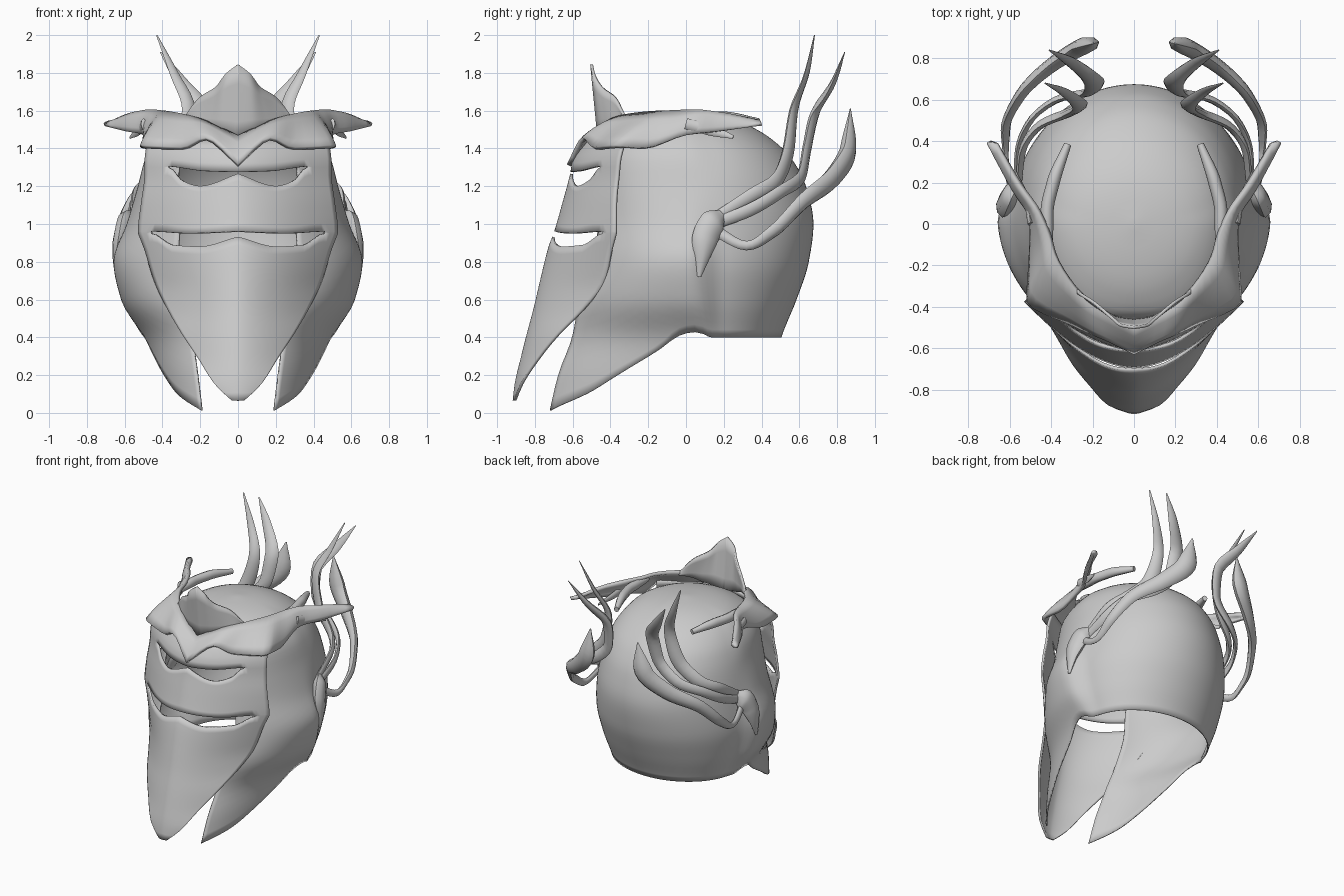
import bpy, bmesh, math
from mathutils import Vector

if "Cube" in bpy.data.objects:
    bpy.data.objects.remove(bpy.data.objects["Cube"])

grey = bpy.data.materials.new("plain grey")
grey.use_nodes = True
grey.diffuse_color = (0.6, 0.6, 0.6, 1)
grey.node_tree.nodes["Principled BSDF"].inputs["Base Color"].default_value = (0.6, 0.6, 0.6, 1)


def interp(keys, t):
    """Smooth interpolation through (t, value...) keys sorted by t."""
    t = min(max(t, keys[0][0]), keys[-1][0])
    i = next(k for k in range(len(keys) - 1) if t <= keys[k + 1][0])
    a, b = keys[i], keys[i + 1]
    p, q = keys[max(i - 1, 0)], keys[min(i + 2, len(keys) - 1)]
    h = b[0] - a[0]
    u = (t - a[0]) / h
    out = []
    for k in range(1, len(a)):
        def slope(l, m, r):
            d1 = (m[k] - l[k]) / (m[0] - l[0]) if m is not l else None
            d2 = (r[k] - m[k]) / (r[0] - m[0]) if r is not m else None
            if d1 is None or d2 is None:
                return d1 if d2 is None else d2
            return 0 if d1 * d2 <= 0 else 2 * d1 * d2 / (d1 + d2)
        m0, m1 = slope(p, a, b) * h, slope(a, b, q) * h
        out.append((2*u**3 - 3*u**2 + 1) * a[k] + (u**3 - 2*u**2 + u) * m0
                   + (3*u**2 - 2*u**3) * b[k] + (u**3 - u**2) * m1)
    return out


def grid_object(name, rows, skip=None, thick=0.0, angle=40, close=False):
    """Quad grid from rows of points, mirrored to the other side."""
    bm = bmesh.new()
    vs = [[bm.verts.new(p) for p in r] for r in rows]
    n = len(rows[0])
    for i in range(len(rows) - 1):
        for j in range(n if close else n - 1):
            if not (skip and skip(i, j)):
                k = (j + 1) % n
                bm.faces.new((vs[i][j], vs[i][k], vs[i + 1][k], vs[i + 1][j]))
    if close:
        bm.faces.new(vs[0][::-1])
        bm.faces.new(vs[-1])
    bmesh.ops.delete(bm, geom=[v for v in bm.verts if not v.link_faces], context="VERTS")
    bmesh.ops.remove_doubles(bm, verts=bm.verts[:], dist=0.0005)
    bmesh.ops.recalc_face_normals(bm, faces=bm.faces[:])
    me = bpy.data.meshes.new(name)
    bm.to_mesh(me)
    bm.free()
    me.materials.append(grey)
    ob = bpy.data.objects.new(name, me)
    bpy.context.collection.objects.link(ob)
    ob.modifiers.new("mirror", "MIRROR").use_clip = True
    if thick:
        s = ob.modifiers.new("thickness", "SOLIDIFY")
        s.thickness, s.offset = thick, 0
    bpy.ops.object.select_all(action="DESELECT")
    ob.select_set(True)
    bpy.context.view_layer.objects.active = ob
    bpy.ops.object.shade_smooth_by_angle(angle=math.radians(angle))


# Shell sections: height, front half width, back half width, front y, widest y, back y, front roundness
SECTIONS = [(0, .39, .39, -.81, -.1, .4, 1), (.2, .44, .44, -.77, 0, .45, 1), (.4, .5, .48, -.7, .1, .5, 1),
            (.6, .615, .55, -.65, .07, .58, 1), (.8, .655, .585, -.57, .05, .645, 1),
            (1, .585, .565, -.53, .05, .67, .9), (1.2, .525, .525, -.49, .05, .63, .7),
            (1.35, .485, .475, -.47, .04, .55, .65), (1.46, .41, .4, -.44, .02, .43, .8),
            (1.53, .31, .3, -.33, 0, .3, 1), (1.57, .16, .16, -.17, 0, .16, 1), (1.585, 0, 0, 0, 0, 0, 1)]
# Lower rim height by angle from the front
RIM = [(29, .012), (50, .1), (62, .2), (72, .31), (80, .41), (86, .43), (95, .4), (180, .4)]
TOP, FOREHEAD = 1.585, 1.33


def shell_point(z, deg):
    w, wb, f, c, b, e = interp(SECTIONS, z)
    s, k = math.sin(math.radians(deg)), math.cos(math.radians(deg))
    # The cheeks flare out and step in behind the ears
    t = min(max((deg - 86) / 18, 0), 1)
    w += (wb - w) * t * t * (3 - 2 * t)
    if k > 0:
        s = max(s, 0) ** e
    return (w * s if 0 < deg < 180 else 0, c + (f - c) * k if k > 0 else c - (b - c) * k, z)


# Helmet shell: full dome above the forehead line, open at the front below it
angles = [2.9 * i for i in range(11)] + [29 + 3.02 * i for i in range(1, 50)] + [180]
rows = [[shell_point(TOP - (TOP - FOREHEAD) * (i / 14) ** 1.7, a) for a in angles] for i in range(15)]
rows += [[shell_point(FOREHEAD + (interp(RIM, a)[0] - FOREHEAD) * i / 22, a) for a in angles]
         for i in range(1, 23)]
grid_object("helmet_shell", rows, thick=.01, angle=60, skip=lambda i, j: i >= 14 and j < 10)

# Face plate: height, half width, centre y, edge y
FACE = [(.065, .03, -.91, -.905), (.15, .12, -.9, -.87), (.3, .215, -.865, -.77), (.42, .295, -.835, -.67),
        (.55, .37, -.8, -.54), (.7, .44, -.765, -.43), (.88, .495, -.72, -.39), (.96, .525, -.69, -.37),
        (1.1, .51, -.65, -.37), (1.27, .49, -.605, -.355), (1.33, .49, -.595, -.35), (1.45, .475, -.51, -.32)]
EYE_TOP = [(0, 1.275), (.35, 1.28), (.75, 1.305), (1, 1.31)]
EYE_LOW = [(0, 1.265), (.4, 1.2), (.6, 1.23), (.75, 1.3), (1, 1.3)]
MOUTH_TOP = [(0, .96), (.5, .95), (.87, .96), (1, .96)]
MOUTH_LOW = [(0, .93), (.4, .88), (.7, .89), (.87, .95), (1, .95)]
COLS = 24


def face_point(u, z):
    w, yc, ye = interp(FACE, z)
    return (w * u, yc + (ye - yc) * u ** 1.7, z)


curves = [lambda u: 1.45] + [lambda u, k=k: interp(k, u)[0] for k in (EYE_TOP, EYE_LOW, MOUTH_TOP, MOUTH_LOW)]
curves.append(lambda u: .065)
us = [j / COLS for j in range(COLS + 1)]
rows = [[face_point(u, curves[0](u)) for u in us]]
for (a, b), n in zip(zip(curves, curves[1:]), (4, 1, 8, 1, 20)):
    rows += [[face_point(u, a(u) + (b(u) - a(u)) * i / n) for u in us] for i in range(1, n + 1)]
grid_object("face_plate", rows, thick=.015, angle=50,
            skip=lambda i, j: (i == 4 and j < 18) or (i == 13 and j < 21))


def smooth_path(pts, n):
    keys = [(i,) + tuple(p) for i, p in enumerate(pts)]
    return [interp(keys, (len(pts) - 1) * i / n) for i in range(n + 1)]


def ribbon(name, low, high, n=28, bulge=.0, thick=.02):
    """Plate stretched between two edge curves."""
    a, b = smooth_path(low, n), smooth_path(high, n)
    rows = []
    for t in (0, .25, .5, .75, 1):
        out = bulge * math.sin(math.pi * t)
        rows.append([Vector(p).lerp(Vector(q), t) + Vector((p[0], p[1], 0)) * out for p, q in zip(a, b)])
    grid_object(name, rows, thick=thick, angle=45)


# Brow band running back into a wing tip
ribbon("brow_band",
       [(0, -.62, 1.31), (.17, -.54, 1.45), (.3, -.48, 1.4), (.51, -.37, 1.41), (.5, -.22, 1.4),
        (.49, 0, 1.47), (.58, .17, 1.49), (.695, .385, 1.52)],
       [(0, -.49, 1.46), (.2, -.39, 1.55), (.29, -.3, 1.575), (.38, -.15, 1.59), (.41, -.05, 1.595),
        (.46, .06, 1.6), (.55, .19, 1.585), (.66, .39, 1.54)], bulge=.03, thick=.025)
# Raised crest over the forehead
ribbon("forehead_crest",
       [(0, -.46, 1.44), (.08, -.45, 1.47), (.16, -.41, 1.5), (.22, -.37, 1.53), (.28, -.31, 1.55)],
       [(0, -.5, 1.845), (.06, -.49, 1.8), (.11, -.45, 1.73), (.2, -.375, 1.67), (.275, -.33, 1.58)],
       thick=.015)


def horn(name, pts, widths, ratio=.45, n=30):
    """Flattened tapering tube along a smooth path."""
    path = [Vector(p) for p in smooth_path(pts, n)]
    keys = [(i / (len(widths) - 1), w) for i, w in enumerate(widths)]
    rows = []
    for i, p in enumerate(path):
        tan = (path[min(i + 1, n)] - path[max(i - 1, 0)]).normalized()
        wide = tan.cross(Vector((p.x, p.y, 0))).normalized()
        thin = wide.cross(tan)
        r = interp(keys, i / n)[0] / 2
        rows.append([p + wide * r * math.cos(a) + thin * r * ratio * math.sin(a)
                     for a in (math.tau * k / 8 for k in range(8))])
    grid_object(name, rows, close=True, angle=50)


# Three swept horns on each side
horn("upper_horn", [(.56, .14, 1.02), (.54, .35, 1.15), (.45, .48, 1.23), (.31, .54, 1.38),
                    (.26, .57, 1.6), (.34, .64, 1.8), (.43, .68, 2)], [.06, .08, .09, .1, .08, .05, .008])
horn("middle_horn", [(.57, .15, 1), (.56, .35, 1.08), (.5, .5, 1.17), (.35, .61, 1.25), (.21, .64, 1.4),
                     (.19, .68, 1.58), (.3, .78, 1.75), (.41, .84, 1.91)],
     [.06, .07, .07, .08, .09, .1, .07, .008])
horn("lower_horn", [(.58, .13, .98), (.62, .32, .885), (.62, .46, .96), (.55, .62, 1.12), (.38, .78, 1.25),
                    (.24, .86, 1.4), (.2, .87, 1.61)], [.06, .05, .07, .09, .12, .14, .01], ratio=.6)
# Small branches off the brow wing
horn("inner_branch", [(.41, -.12, 1.56), (.42, .05, 1.56), (.39, .2, 1.56), (.32, .385, 1.54)],
     [.04, .07, .07, .04], ratio=.9)
horn("side_spur", [(.5, 0, 1.53), (.52, .12, 1.5), (.57, .25, 1.46)], [.06, .06, .02])
# Flared ear ridge at the horn roots
horn("ear_ridge", [(.645, .07, .72), (.64, .085, .82), (.62, .1, .92), (.595, .14, 1.0), (.56, .19, 1.05)],
     [.02, .08, .14, .15, .06], ratio=.6)
